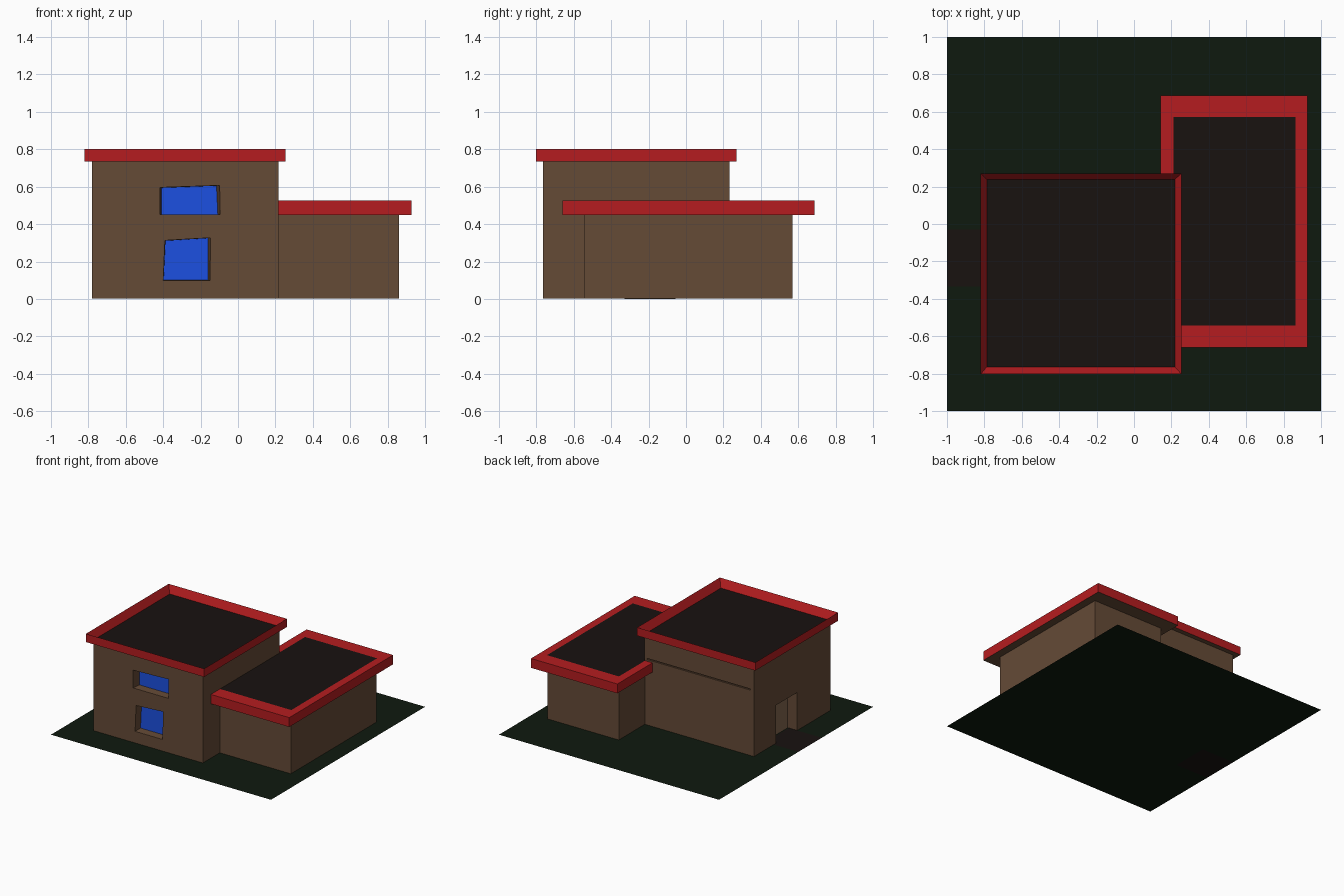
import bpy, bmesh

if "Cube" in bpy.data.objects:
    bpy.data.objects.remove(bpy.data.objects["Cube"])


def material(name, rgb):
    m = bpy.data.materials.new(name)
    m.diffuse_color = (*rgb, 1)
    m.use_nodes = True
    m.node_tree.nodes["Principled BSDF"].inputs["Base Color"].default_value = m.diffuse_color
    return m


WALL = material("wall_brown", (0.13, 0.069, 0.037))
RED = material("trim_red", (0.46, 0.012, 0.014))
DARK = material("deck_dark", (0.009, 0.006, 0.005))
GRASS = material("grass", (0.0045, 0.010, 0.0045))
GLASS = material("glass_blue", (0.012, 0.08, 0.75))
DOOR = material("door_brown", (0.22, 0.13, 0.075))


def finish(name, bm, mats, fix=True):
    if fix:
        bmesh.ops.recalc_face_normals(bm, faces=bm.faces)
    me = bpy.data.meshes.new(name)
    bm.to_mesh(me)
    bm.free()
    for m in mats:
        me.materials.append(m)
    ob = bpy.data.objects.new(name, me)
    bpy.context.collection.objects.link(ob)
    return ob


def rect(x0, x1, y0, y1, z):
    return [(x0, y0, z), (x1, y0, z), (x1, y1, z), (x0, y1, z)]


def loft(name, loops, mats, ids):
    """Skin a row of quad loops; ids = material of first cap, each band, last cap."""
    bm = bmesh.new()
    rings = [[bm.verts.new(p) for p in lp] for lp in loops]
    bm.faces.new(rings[0][::-1]).material_index = ids[0]
    for a, b, i in zip(rings, rings[1:], ids[1:]):
        for k in range(4):
            n = (k + 1) % 4
            bm.faces.new((a[k], a[n], b[n], b[k])).material_index = i
    bm.faces.new(rings[-1]).material_index = ids[-1]
    return finish(name, bm, mats)


def box(name, x0, x1, y0, y1, z0, z1, mat=WALL):
    return loft(name, [rect(x0, x1, y0, y1, z0), rect(x0, x1, y0, y1, z1)], [mat], (0, 0, 0))


def panel(name, points, mat):
    bm = bmesh.new()
    bm.faces.new([bm.verts.new(p) for p in points])
    return finish(name, bm, [mat], fix=False)


def cut(target, cutter):
    mod = target.modifiers.new("cut", 'BOOLEAN')
    mod.operation, mod.solver, mod.object = 'DIFFERENCE', 'EXACT', cutter
    bpy.context.view_layer.objects.active = target
    bpy.ops.object.modifier_apply(modifier=mod.name)
    bpy.data.objects.remove(cutter)


# Ground sheet with the dark path in front of the door
bm = bmesh.new()
xs, ys = (-1, -0.70, 1), (-1, -0.335, -0.03, 1)
for i in range(2):
    for j in range(3):
        f = bm.faces.new([bm.verts.new(p) for p in rect(xs[i], xs[i + 1], ys[j], ys[j + 1], 0)])
        f.material_index = int((i, j) == (0, 1))
bmesh.ops.remove_doubles(bm, verts=bm.verts, dist=1e-4)
finish("ground", bm, [GRASS, DARK], fix=False)

# Wall blocks
FRONT, LEFT, BACK = -0.765, -0.78, 0.232
main = box("main_walls", LEFT, 0.216, FRONT, BACK, 0.003, 0.735)
box("wing_walls", 0.212, 0.862, -0.545, 0.57, 0.003, 0.45)

# Roofs: underside, red fascia, red rim, dark deck
def roof(name, outer, inner, z0, z1, deck):
    loft(name, [rect(*outer, z0), rect(*outer, z1), rect(*inner, deck)],
         [WALL, RED, DARK], (0, 1, 1, 2))


roof("main_roof", (-0.82, 0.254, -0.803, 0.271), (-0.787, 0.218, -0.764, 0.238), 0.734, 0.802, 0.74)
roof("wing_roof", (0.143, 0.928, -0.66, 0.687), (0.21, 0.864, -0.542, 0.571), 0.449, 0.526, 0.526)

# Splayed front windows: opening outline and pane outline as (x, z)
windows = {
    "lower_window": ([(-0.40, 0.098), (-0.148, 0.098), (-0.147, 0.327), (-0.391, 0.313)],
                     [(-0.398, 0.10), (-0.160, 0.10), (-0.160, 0.325), (-0.388, 0.311)]),
    "upper_window": ([(-0.418, 0.450), (-0.094, 0.450), (-0.097, 0.607), (-0.418, 0.596)],
                     [(-0.408, 0.452), (-0.108, 0.452), (-0.115, 0.605), (-0.408, 0.594)]),
}
for name, (opening, pane) in windows.items():
    cutter = loft("cutter", [[(x, FRONT - 0.005, z) for x, z in opening],
                             [(x, FRONT + 0.07, z) for x, z in pane]], [WALL], (0, 0, 0))
    cut(main, cutter)
    panel(name, [(x, FRONT + 0.068, z) for x, z in pane], GLASS)

# Door recess on the left side
cut(main, box("cutter", LEFT - 0.02, LEFT + 0.09, -0.33, -0.055, -0.05, 0.315))
D = LEFT + 0.088
panel("door", [(D, -0.055, 0), (D, -0.33, 0), (D, -0.33, 0.315), (D, -0.055, 0.315)][::-1], DOOR)
bpy.data.objects["door"].data.flip_normals()

# Thin groove along the back wall
cut(main, box("cutter", -0.75, 0.19, BACK - 0.01, BACK + 0.01, 0.54, 0.55))
